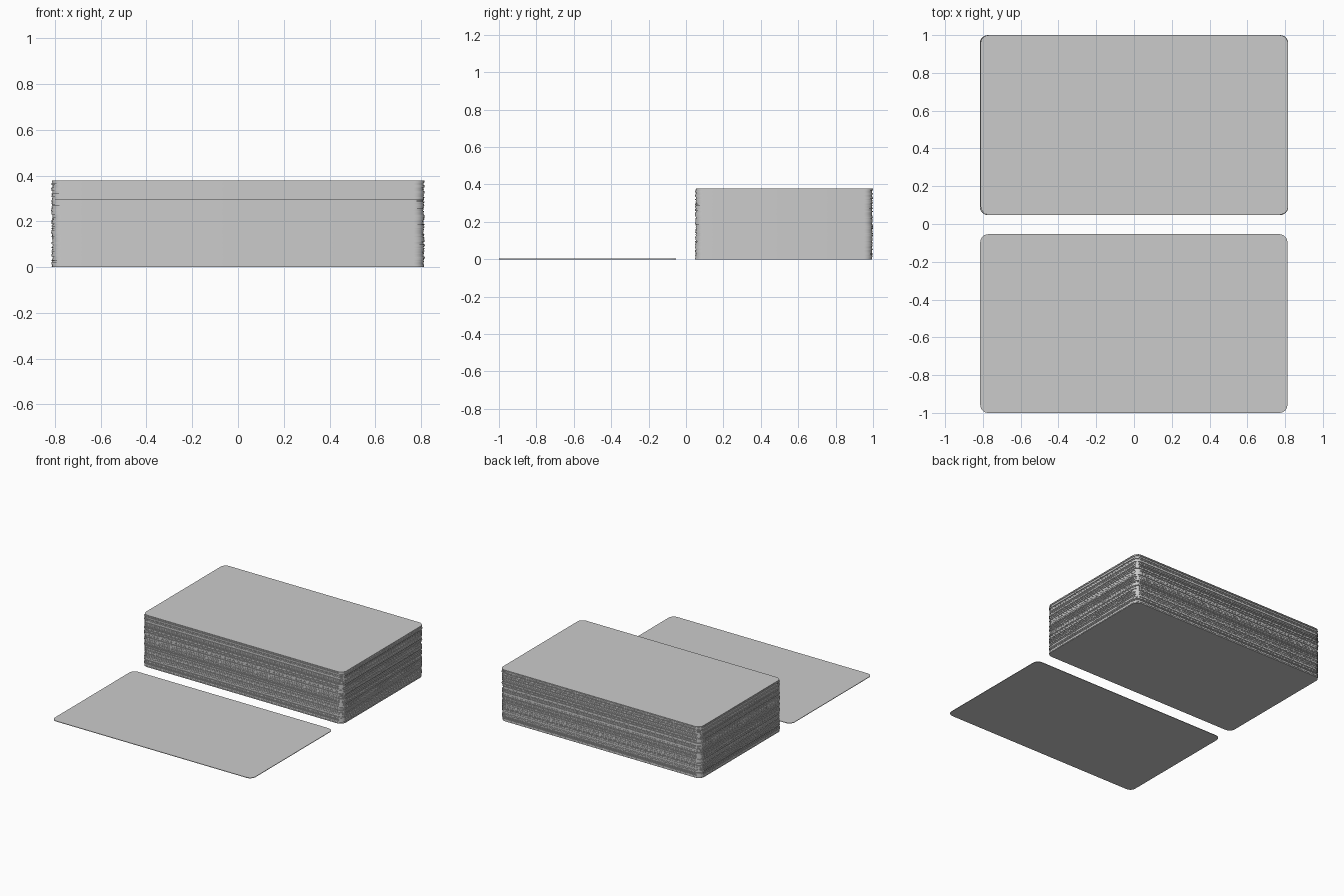
import bpy, bmesh, math, random

random.seed(7)
if "Cube" in bpy.data.objects:
    bpy.data.objects.remove(bpy.data.objects["Cube"], do_unlink=True)

CARD_W, CARD_D, RADIUS = 1.626, 0.946, 0.042
STACK_H, COUNT = 0.378, 100
THICK = STACK_H / COUNT
JITTER = 0.0035

# Plain card stock
card_grey = bpy.data.materials.new("card_grey")
card_grey.use_nodes = True
colour = (0.6, 0.6, 0.6, 1.0)
card_grey.diffuse_color = colour
card_grey.node_tree.nodes["Principled BSDF"].inputs["Base Color"].default_value = colour


def card_outline(steps=6):
    """Rounded rectangle, counter-clockwise."""
    points = []
    for i, (sx, sy) in enumerate([(1, 1), (-1, 1), (-1, -1), (1, -1)]):
        cx, cy = sx * (CARD_W / 2 - RADIUS), sy * (CARD_D / 2 - RADIUS)
        for k in range(steps + 1):
            a = math.pi / 2 * (i + k / steps)
            points.append((cx + RADIUS * math.cos(a), cy + RADIUS * math.sin(a)))
    return points


def add_card(bm, x, y, z):
    """One thin closed card with its underside at z."""
    outline = card_outline()
    low = [bm.verts.new((x + px, y + py, z)) for px, py in outline]
    high = [bm.verts.new((x + px, y + py, z + THICK)) for px, py in outline]
    bm.faces.new(low[::-1])
    bm.faces.new(high)
    n = len(outline)
    for i in range(n):
        j = (i + 1) % n
        bm.faces.new((low[i], low[j], high[j], high[i]))


def make_object(name, placements):
    bm = bmesh.new()
    for place in placements:
        add_card(bm, *place)
    mesh = bpy.data.meshes.new(name)
    bm.to_mesh(mesh)
    bm.free()
    mesh.materials.append(card_grey)
    obj = bpy.data.objects.new(name, mesh)
    bpy.context.collection.objects.link(obj)
    bpy.ops.object.select_all(action='DESELECT')
    obj.select_set(True)
    bpy.context.view_layer.objects.active = obj
    bpy.ops.object.shade_smooth_by_angle(angle=math.radians(30))


# Single card lying in front
make_object("single_card", [(-0.001, -1 + CARD_D / 2, 0)])

# Pile of slightly misaligned cards behind
centre_y = 1 - JITTER - CARD_D / 2
make_object("card_stack", [
    (random.uniform(-JITTER, JITTER), centre_y + random.uniform(-JITTER, JITTER), i * THICK)
    for i in range(COUNT)])
